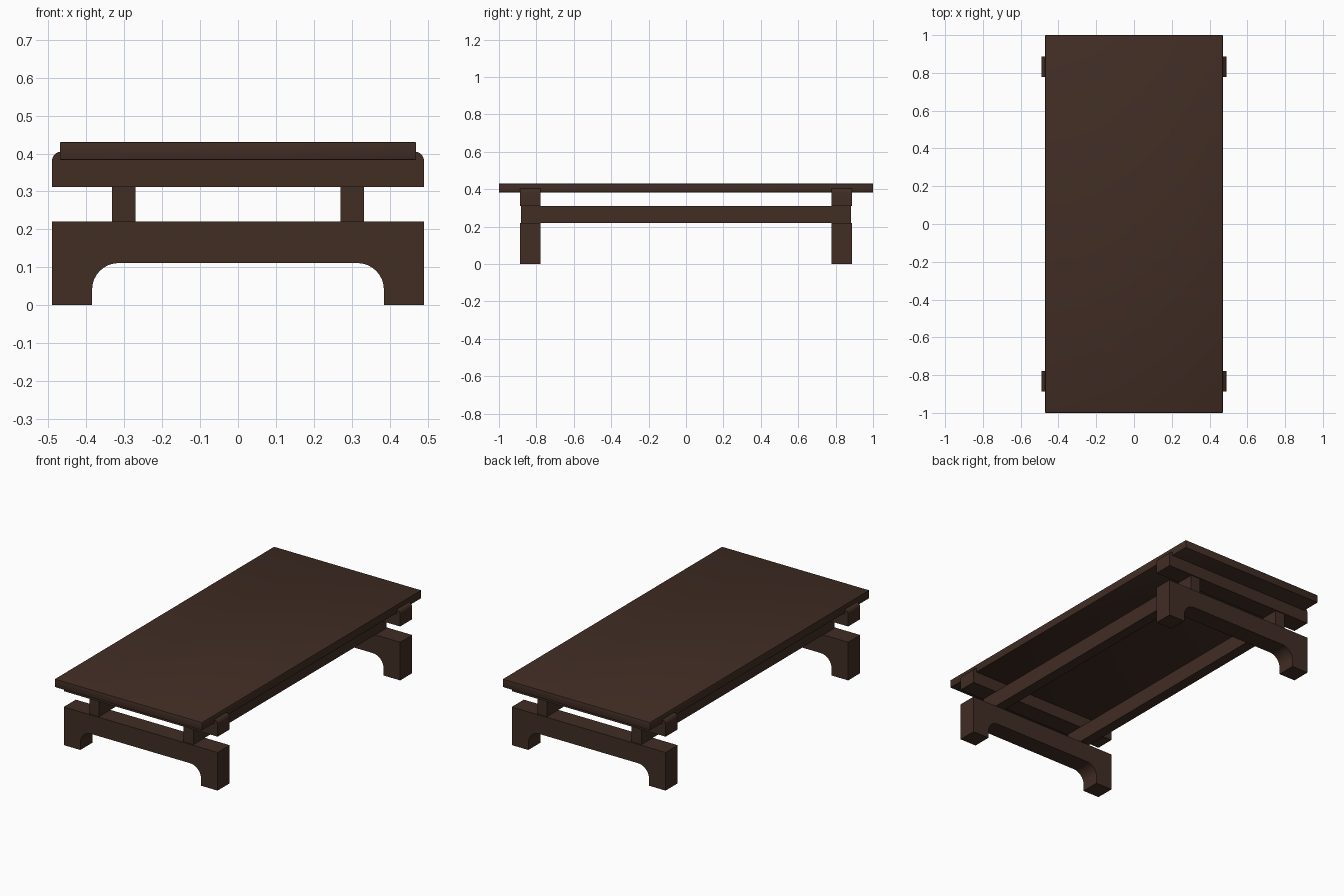
import bpy, bmesh, math

if "Cube" in bpy.data.objects:
    bpy.data.objects.remove(bpy.data.objects["Cube"])

wood = bpy.data.materials.new("dark_brown_wood")
wood.diffuse_color = (0.052, 0.026, 0.0175, 1)
wood.use_nodes = True
wood.node_tree.nodes["Principled BSDF"].inputs["Base Color"].default_value = wood.diffuse_color


def arc(cx, cz, r, a0, a1, n=8):
    """Points of a circular arc in the xz plane, angles in degrees."""
    return [(cx + r * math.cos(math.radians(a0 + (a1 - a0) * i / n)),
             cz + r * math.sin(math.radians(a0 + (a1 - a0) * i / n)))
            for i in range(n + 1)]


def extrude_profile(name, half, y0, y1):
    """Mirror a right-half xz profile about x = 0 and extrude it along y."""
    outline = half + [(-x, z) for x, z in reversed(half)]
    bm = bmesh.new()
    face = bm.faces.new([bm.verts.new((x, y0, z)) for x, z in outline])
    new = bmesh.ops.extrude_face_region(bm, geom=[face])["geom"]
    bmesh.ops.translate(bm, vec=(0, y1 - y0, 0),
                        verts=[v for v in new if isinstance(v, bmesh.types.BMVert)])
    bmesh.ops.recalc_face_normals(bm, faces=bm.faces)
    me = bpy.data.meshes.new(name)
    bm.to_mesh(me)
    bm.free()
    return finish(name, me)


def finish(name, me):
    me.materials.append(wood)
    ob = bpy.data.objects.new(name, me)
    bpy.context.collection.objects.link(ob)
    bpy.context.view_layer.objects.active = ob
    bpy.ops.object.select_all(action="DESELECT")
    ob.select_set(True)
    bpy.ops.object.shade_smooth_by_angle()
    return ob


def box(name, x, y, z, bevel=0.0):
    bm = bmesh.new()
    bmesh.ops.create_cube(bm, size=1)
    for v in bm.verts:
        v.co = [lo + (c + 0.5) * (hi - lo) for c, (lo, hi) in zip(v.co, (x, y, z))]
    if bevel:
        bmesh.ops.bevel(bm, geom=bm.edges[:], offset=bevel, segments=2,
                        profile=0.5, affect="EDGES")
    me = bpy.data.meshes.new(name)
    bm.to_mesh(me)
    bm.free()
    return finish(name, me)


# Table top
box("table_top", (-0.47, 0.47), (-1, 1), (0.383, 0.43), bevel=0.003)

# Half profiles: arched foot and crossbar with rounded upper corners
foot = [(0.491, 0.22), (0.491, 0.0), (0.385, 0.0)] + arc(0.315, 0.041, 0.07, 0, 90)
crossbar = arc(0.466, 0.38, 0.025, 90, 0, 5) + [(0.491, 0.311)]

for side, s in (("front", -1), ("back", 1)):
    y0, y1 = sorted((s * 0.777, s * 0.887))
    extrude_profile(side + "_arched_foot", foot, y0, y1)
    extrude_profile(side + "_crossbar", crossbar, y0, y1)

# Long rails between the feet and the crossbars
for side, s in (("left", -1), ("right", 1)):
    box(side + "_rail", sorted((s * 0.27, s * 0.332)), (-0.881, 0.881), (0.22, 0.311))
